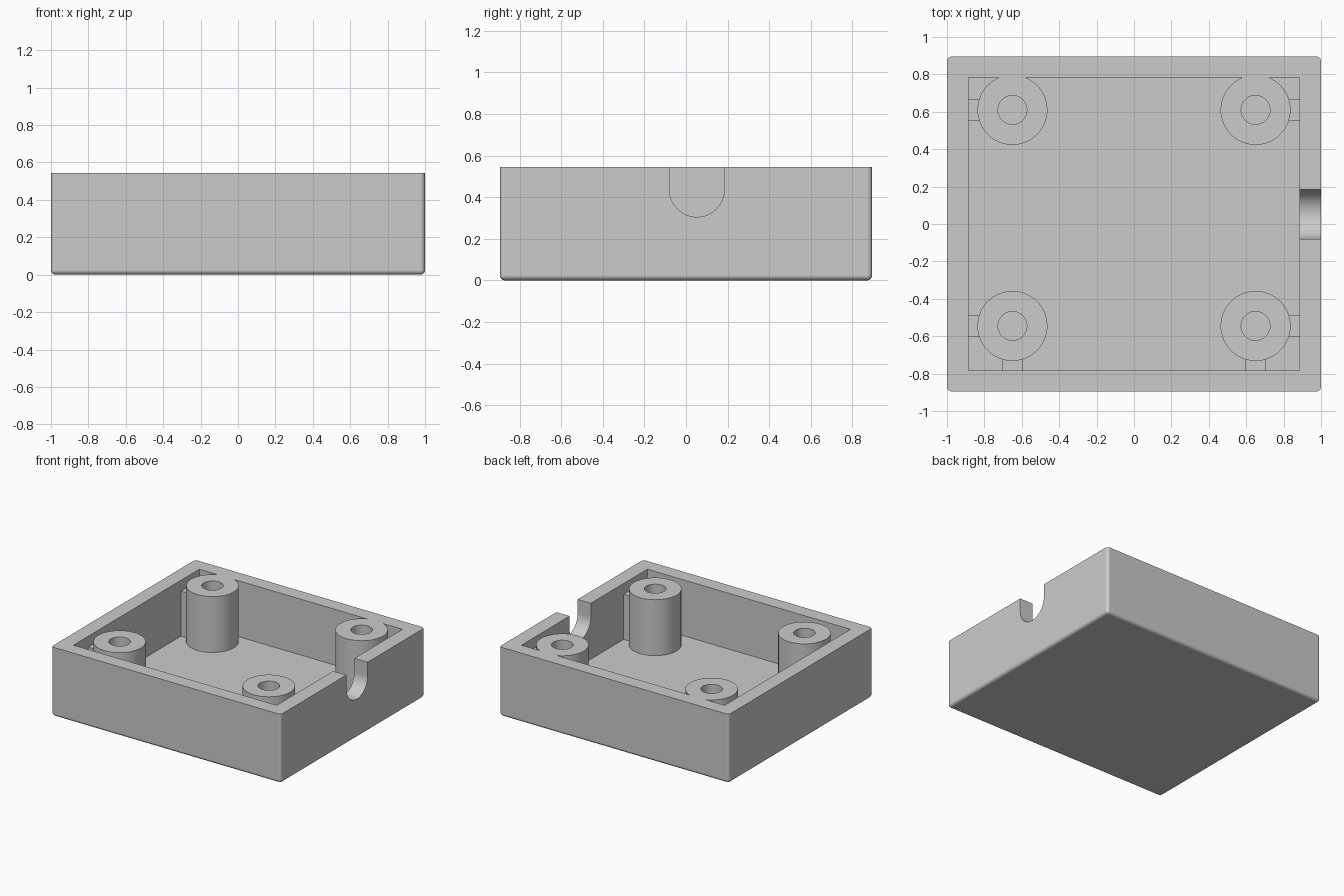
import bpy, bmesh
from math import radians, pi, cos, sin
from mathutils import Matrix, Vector

if "Cube" in bpy.data.objects:
    bpy.data.objects.remove(bpy.data.objects["Cube"])

HEIGHT, FLOOR, RIB_TOP = 0.545, 0.105, 0.46
POST_X, POST_Y = 0.65, (-0.545, 0.61)

grey = bpy.data.materials.new("plain grey")
grey.use_nodes = True
grey.diffuse_color = (0.6, 0.6, 0.6, 1)
grey.node_tree.nodes["Principled BSDF"].inputs["Base Color"].default_value = (0.6, 0.6, 0.6, 1)


def to_object(name, bm):
    mesh = bpy.data.meshes.new(name)
    bmesh.ops.recalc_face_normals(bm, faces=bm.faces)
    bm.to_mesh(mesh)
    bm.free()
    mesh.materials.append(grey)
    obj = bpy.data.objects.new(name, mesh)
    bpy.context.collection.objects.link(obj)
    return obj


def box(name, low, high, bevel=0):
    low, high = Vector(low), Vector(high)
    bm = bmesh.new()
    bmesh.ops.create_cube(bm, size=1, matrix=Matrix.Translation((low + high) / 2)
                          @ Matrix.Diagonal((high - low).to_4d()))
    if bevel:
        # round everything but the open top rim
        edges = [e for e in bm.edges if min(v.co.z for v in e.verts) < high.z - 0.01]
        bmesh.ops.bevel(bm, geom=edges, offset=bevel, segments=6, profile=0.5, affect='EDGES')
    return to_object(name, bm)


def cylinder(name, x, y, radius, low, high):
    bm = bmesh.new()
    bmesh.ops.create_cone(bm, cap_ends=True, segments=64, radius1=radius, radius2=radius,
                          depth=high - low, matrix=Matrix.Translation((x, y, (low + high) / 2)))
    return to_object(name, bm)


def cut(target, cutter):
    mod = target.modifiers.new("cut", 'BOOLEAN')
    mod.operation, mod.solver, mod.object = 'DIFFERENCE', 'EXACT', cutter
    with bpy.context.temp_override(object=target, active_object=target):
        bpy.ops.object.modifier_apply(modifier=mod.name)
    bpy.data.objects.remove(cutter)


# Rounded outer block
tray = box("enclosure_base", (-1, -0.895, 0), (1, 0.895, HEIGHT), bevel=0.025)

# Cavity shape, with the screw posts and their ribs left standing
cavity = box("cavity_cutter", (-0.885, -0.783, FLOOR), (0.885, 0.783, 1))
for side in (-1, 1):
    for y in POST_Y:
        x = side * POST_X
        cut(cavity, cylinder("screw_post", x, y, 0.187, 0, 1.2))
        xs = sorted((x, side * 0.95))
        cut(cavity, box("side_rib", (xs[0], y - 0.057, 0), (xs[1], y + 0.057, RIB_TOP)))
        wall = 0.85 if y > 0 else -0.85
        ys = sorted((y, wall))
        cut(cavity, box("end_rib", (x - 0.056, ys[0], 0), (x + 0.056, ys[1], RIB_TOP)))
cut(tray, cavity)

# Screw holes
for x in (-POST_X, POST_X):
    for y in POST_Y:
        cut(tray, cylinder("screw_hole", x, y, 0.077, FLOOR, 1))

# Round-bottomed cable slot in the +x wall
bm = bmesh.new()
arc = [(0.052 - 0.132 * cos(pi * i / 32), 0.437 - 0.132 * sin(pi * i / 32)) for i in range(33)]
outline = arc + [(0.184, 1), (-0.08, 1)]
face = bm.faces.new([bm.verts.new((0.8, y, z)) for y, z in outline])
made = bmesh.ops.extrude_face_region(bm, geom=[face])["geom"]
bmesh.ops.translate(bm, vec=(0.4, 0, 0), verts=[v for v in made if isinstance(v, bmesh.types.BMVert)])
cut(tray, to_object("cable_slot", bm))

# Smooth the rounds, keep the corners crisp
bpy.ops.object.select_all(action='DESELECT')
tray.select_set(True)
bpy.context.view_layer.objects.active = tray
bpy.ops.object.shade_smooth_by_angle(angle=radians(30))
weighted = tray.modifiers.new("flat faces", 'WEIGHTED_NORMAL')
weighted.keep_sharp = True
